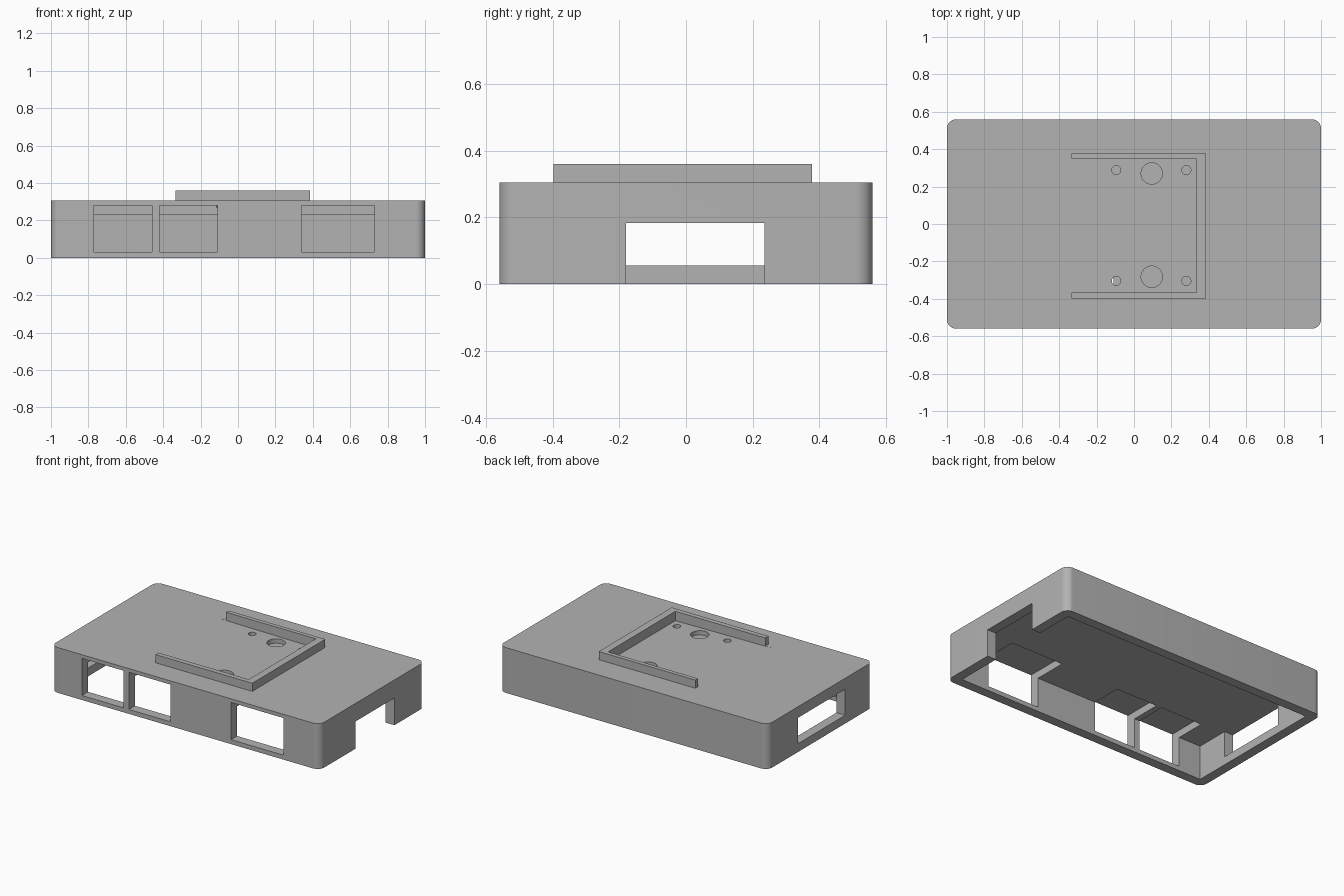
import bpy, bmesh
from mathutils import Vector

if "Cube" in bpy.data.objects:
    bpy.data.objects.remove(bpy.data.objects["Cube"], do_unlink=True)

grey = bpy.data.materials.new("plain grey")
grey.use_nodes = True
grey.diffuse_color = (0.45, 0.45, 0.45, 1)
grey.node_tree.nodes["Principled BSDF"].inputs["Base Color"].default_value = grey.diffuse_color


def add(name, bm):
    bmesh.ops.recalc_face_normals(bm, faces=bm.faces)
    mesh = bpy.data.meshes.new(name)
    bm.to_mesh(mesh)
    bm.free()
    mesh.materials.append(grey)
    obj = bpy.data.objects.new(name, mesh)
    bpy.context.collection.objects.link(obj)
    return obj


def prism(name, outline, direction):
    """Extrude a flat outline of 3D points along a direction."""
    bm = bmesh.new()
    face = bm.faces.new([bm.verts.new(p) for p in outline])
    new = bmesh.ops.extrude_face_region(bm, geom=[face])["geom"]
    moved = [v for v in new if isinstance(v, bmesh.types.BMVert)]
    bmesh.ops.translate(bm, verts=moved, vec=Vector(direction))
    return add(name, bm)


def box(name, x, y, z, radius=0):
    bm = bmesh.new()
    bmesh.ops.create_cube(bm, size=1)
    for v in bm.verts:
        v.co = [r[0] if c < 0 else r[1] for c, r in zip(v.co, (x, y, z))]
    if radius:
        upright = [e for e in bm.edges
                   if abs(e.verts[0].co.z - e.verts[1].co.z) > 0.01]
        bmesh.ops.bevel(bm, geom=upright, offset=radius, segments=10,
                        profile=0.5, affect='EDGES')
    return add(name, bm)


def drill(name, x, y, radius, depth):
    bm = bmesh.new()
    bmesh.ops.create_cone(bm, cap_ends=True, segments=40, radius1=radius,
                          radius2=radius, depth=2 * depth)
    bmesh.ops.translate(bm, verts=bm.verts, vec=(x, y, TOP))
    return add(name, bm)


def cut(target, cutter):
    cutter.hide_render = True
    mod = target.modifiers.new("cut", 'BOOLEAN')
    mod.operation = 'DIFFERENCE'
    mod.solver = 'EXACT'
    mod.object = cutter
    bpy.context.view_layer.objects.active = target
    bpy.ops.object.modifier_apply(modifier=mod.name)
    bpy.data.objects.remove(cutter, do_unlink=True)


TOP, CEILING, WALL = 0.305, 0.23, 0.065
HALF_X, HALF_Y = 1.0, 0.56
IN_X, IN_Y = HALF_X - WALL, HALF_Y - WALL

# Rounded housing, hollow and open underneath
housing = box("housing", (-HALF_X, HALF_X), (-HALF_Y, HALF_Y), (0, TOP), 0.05)
cut(housing, box("cavity", (-IN_X, IN_X), (-IN_Y, IN_Y), (-0.1, CEILING)))

# Front port openings, each running back as a pocket in the ceiling
for left, right, back in ((-0.77, -0.46, -0.29), (-0.42, -0.11, -0.29),
                          (0.34, 0.73, -0.27)):
    cut(housing, box("port", (left, right), (-0.7, back), (0.03, 0.28)))

# Notch at one end, closed window at the other
cut(housing, box("notch", (0.9, 1.1), (-0.18, 0.235), (-0.1, 0.183)))
cut(housing, box("window", (-1.1, -0.9), (-0.265, 0.235), (0.056, CEILING)))

# Shallow sloping bed between the rails
cut(housing, prism("bed", [(-0.4, -0.365, TOP), (0.335, -0.365, TOP - 0.008),
                           (0.335, -0.365, TOP + 0.1), (-0.4, -0.365, TOP + 0.1)],
                   (0, 0.715, 0)))

# Blind holes in the bed
for y in (0.27, -0.282):
    cut(housing, drill("large_hole", 0.095, y, 0.057, 0.035))
for x in (-0.095, 0.28):
    for y in (0.288, -0.304):
        cut(housing, drill("small_hole", x, y, 0.024, 0.035))

# U-shaped raised rail
outer = [(-0.335, -0.398), (0.385, -0.398), (0.385, 0.378), (-0.335, 0.378)]
inner = [(-0.335, 0.35), (0.335, 0.35), (0.335, -0.365), (-0.335, -0.365)]
rail = prism("rail", [(x, y, TOP - 0.01) for x, y in outer + inner],
             (0, 0, 0.065))

# Smooth only the rounded corners and holes
bpy.ops.object.select_all(action='DESELECT')
housing.select_set(True)
bpy.context.view_layer.objects.active = housing
bpy.ops.object.shade_smooth_by_angle(angle=0.5)
